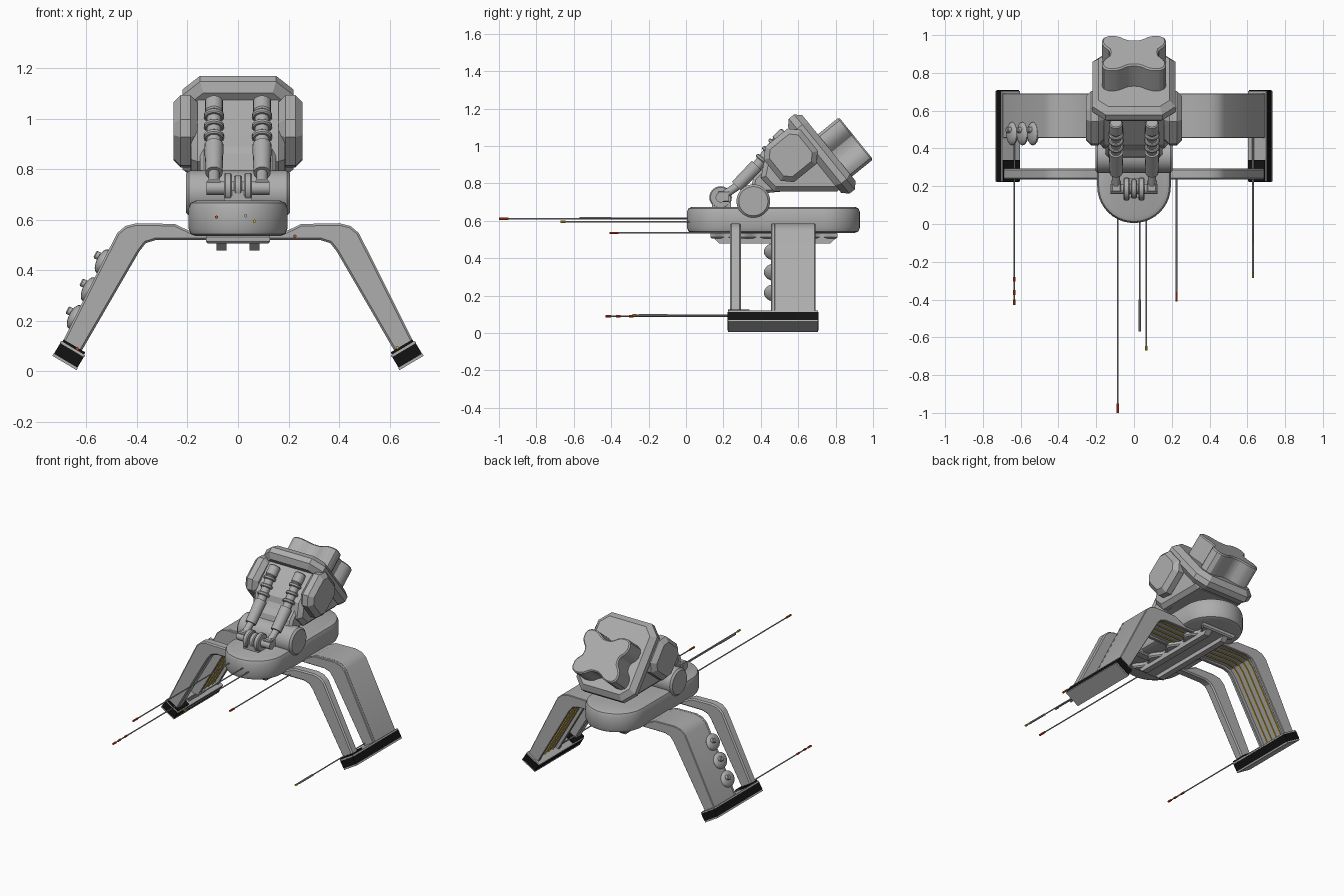
import bpy, bmesh, math
from mathutils import Vector

if "Cube" in bpy.data.objects:
    bpy.data.objects.remove(bpy.data.objects["Cube"])


def material(name, r, g, b):
    m = bpy.data.materials.new(name)
    m.diffuse_color = (r, g, b, 1)
    m.use_nodes = True
    m.node_tree.nodes["Principled BSDF"].inputs["Base Color"].default_value = m.diffuse_color
    return m


GRAY = material("gray metal", 0.42, 0.42, 0.42)
BLACK = material("black rubber", 0.006, 0.006, 0.006)
RED = material("red tip", 0.7, 0.06, 0.015)
YELLOW = material("yellow line", 0.65, 0.42, 0.03)


def finish(name, bm, mat):
    bmesh.ops.recalc_face_normals(bm, faces=bm.faces)
    me = bpy.data.meshes.new(name)
    bm.to_mesh(me)
    bm.free()
    me.materials.append(mat)
    ob = bpy.data.objects.new(name, me)
    bpy.context.collection.objects.link(ob)
    for p in me.polygons:
        p.use_smooth = True
    me.set_sharp_from_angle(angle=math.radians(28))
    return ob


def prism(name, pts, d0, d1, place, mat=GRAY, bevel=0.0, segs=1):
    """Extrude a 2D outline from d0 to d1; place() maps (p, q, d) to space."""
    bm = bmesh.new()
    a = [bm.verts.new(place(p, q, d0)) for p, q in pts]
    b = [bm.verts.new(place(p, q, d1)) for p, q in pts]
    n = len(pts)
    caps = [bm.faces.new(a), bm.faces.new(b)]
    for i in range(n):
        j = (i + 1) % n
        bm.faces.new((a[i], a[j], b[j], b[i]))
    bmesh.ops.recalc_face_normals(bm, faces=bm.faces)
    if bevel:
        edges = list({e for f in caps for e in f.edges})
        bmesh.ops.bevel(bm, geom=edges, offset=bevel, segments=segs,
                        profile=0.5, affect='EDGES', clamp_overlap=True)
    return finish(name, bm, mat)


def rod(name, p0, p1, r, mat=GRAY, r2=None, sides=16, bevel=0.0):
    p0, p1 = Vector(p0), Vector(p1)
    quat = (p1 - p0).to_track_quat('Z', 'Y')
    length = (p1 - p0).length
    r2 = r if r2 is None else r2

    def place(p, q, d):
        k = r if d == 0 else r2
        return p0 + quat @ Vector((p * k, q * k, d))
    circle = [(math.cos(2 * math.pi * i / sides), math.sin(2 * math.pi * i / sides)) for i in range(sides)]
    return prism(name, circle, 0, length, place, mat, bevel)


def rect(w, h):
    return [(-w, -h), (w, -h), (w, h), (-w, h)]


def octagon(w, h, c):
    return [(w, c - h), (w, h - c), (w - c, h), (c - w, h),
            (-w, h - c), (-w, c - h), (c - w, -h), (w - c, -h)]


def along_z(p, q, d): return Vector((p, q, d))
def along_y(p, q, d): return Vector((p, d, q))
def along_x(p, q, d): return Vector((d, p, q))


# Base: long rounded platform
arc = [math.pi * i / 20 for i in range(21)]
stadium = [(0.195 * math.cos(t), 0.735 + 0.195 * math.sin(t)) for t in arc]
stadium += [(-0.195 * math.cos(t), 0.2 - 0.195 * math.sin(t)) for t in arc]
prism("base", stadium, 0.535, 0.675, along_z, GRAY, 0.028, 2)

# Underside: scalloped plate and two rails
ys = [0.13 + 0.68 * i / 40 for i in range(41)]
wave = [(0.105 + 0.022 * math.cos((y - 0.13) / 0.68 * 8 * math.pi), y) for y in ys]
prism("underside_plate", wave + [(-x, y) for x, y in reversed(wave)], 0.505, 0.54, along_z, GRAY, 0.008)
for s in (-1, 1):
    prism("underside_rail", [(0.14, 0.515), (0.18, 0.478), (0.77, 0.478), (0.81, 0.515)],
          s * 0.045, s * 0.085, along_x)

# Legs: two arches, the wide one hollowed underneath
outer = [(0.17, 0.545), (0.25, 0.583), (0.40, 0.586), (0.445, 0.575), (0.478, 0.547), (0.695, 0.115)]
inner = [(0.625, 0.07), (0.39, 0.475), (0.365, 0.507), (0.325, 0.52), (0.1, 0.52)]
recess = [(0.644, 0.085), (0.41, 0.487), (0.375, 0.525), (0.325, 0.537), (0.1, 0.53)]


def arch(name, out, inn, y0, y1, bevel=0.0):
    half = out + inn
    prism(name, half + [(-x, z) for x, z in reversed(half)], y0, y1, along_y, GRAY, bevel)


arch("front_leg_arch", outer, inner, 0.235, 0.295, 0.008)
arch("rear_leg_arch", outer, recess, 0.475, 0.675)
for y in (0.455, 0.67):
    arch("rear_leg_rim", outer, inner, y, y + 0.022, 0.004)
for s in (-1, 1):
    for i in range(4):
        line = recess + [(x - 0.004, z - 0.005) for x, z in reversed(recess)]
        y = 0.507 + 0.043 * i
        prism("leg_line", [(s * x, z) for x, z in line], y, y + 0.007, along_y, YELLOW)

# Feet: layered pads square to the legs
for s in (-1, 1):
    def on_foot(w, d, y):
        return Vector((s * (0.669 + 0.86 * w + 0.51 * d), y, 0.063 + 0.51 * w - 0.86 * d))

    def slab(name, w, d0, d1, y0, y1, mat):
        prism(name, [(-w, d0), (w, d0), (w, d1), (-w, d1)], y0, y1, on_foot, mat)
    slab("foot_top", 0.056, -0.034, -0.025, 0.225, 0.705, GRAY)
    slab("foot_pad", 0.054, -0.025, 0.024, 0.222, 0.709, BLACK)
    slab("foot_sole", 0.056, 0.024, 0.034, 0.225, 0.705, GRAY)
    slab("toe_pad", 0.05, -0.044, -0.034, 0.225, 0.34, BLACK)

# Side buttons on the left leg
slope = Vector((-0.895, 0, 0.446))
down = Vector((-0.446, 0, -0.895))
for x, z in ((-0.645, 0.215), (-0.59, 0.325), (-0.535, 0.435)):
    c = Vector((x, 0.478, z))
    bm = bmesh.new()
    bmesh.ops.create_uvsphere(bm, u_segments=20, v_segments=12, radius=1)
    for v in bm.verts:
        v.co = c + down * v.co.x * 0.052 + Vector((0, v.co.y * 0.062, 0)) + slope * v.co.z * 0.024
    finish("leg_button", bm, GRAY)
    k = c - down * 0.012 + Vector((0, 0.02, 0))
    rod("button_knob", k, k + slope * 0.04, 0.016, bevel=0.004)

# Neck drum and front hinge
rod("neck_drum", (-0.205, 0.36, 0.705), (0.205, 0.36, 0.705), 0.09, sides=36, bevel=0.012)
prism("hinge_mount", rect(0.055, 0.05), 0.66, 0.715, lambda p, q, d: Vector((p, 0.19 + q, d)))
for x in (-0.04, 0, 0.04):
    rod("hinge_disc", (x - 0.016, 0.185, 0.725), (x + 0.016, 0.185, 0.725),
        0.06 if x else 0.05, sides=24, bevel=0.006)
rod("hinge_axle", (-0.125, 0.185, 0.725), (0.125, 0.185, 0.725), 0.027)

# Head body
CA, SA = math.cos(math.radians(39)), math.sin(math.radians(39))
prism("neck_block", [(0.34, 0.74), (0.36, 0.83), (0.45, 0.92), (0.55, 0.76)], -0.15, 0.15, along_x, GRAY, 0.015)
prism("head_body", [(0.40, 0.83), (0.42, 0.93), (0.585, 1.09), (0.64, 1.07), (0.85, 0.80), (0.81, 0.758), (0.47, 0.758)],
      -0.185, 0.185, along_x, GRAY, 0.025)
prism("head_panel", [(0.40, 0.83), (0.39, 0.86), (0.43, 0.915), (0.46, 0.90)], -0.06, 0.06, along_x)

# Side pods
for s in (-1, 1):
    prism("side_pod", octagon(0.127, 0.122, 0.05), s * 0.16, s * 0.255,
          lambda p, q, d: Vector((d, 0.56 + p * CA - q * SA, 0.95 + p * SA + q * CA)), GRAY, 0.028)


# Tilted back plate and four-lobed block
def on_head(p, q, d):
    return Vector((p, 0.726 + d * CA - q * SA, 0.957 + d * SA + q * CA))


prism("back_plate", octagon(0.22, 0.258, 0.07), -0.05, 0.05, on_head, GRAY, 0.032)
quarter = [(0.128, 0), (0.132, 0.025), (0.155, 0.05), (0.168, 0.075), (0.17, 0.105), (0.16, 0.13),
           (0.135, 0.145), (0.1, 0.145), (0.07, 0.135), (0.045, 0.117), (0.025, 0.108), (0, 0.106)]
upper = quarter + [(-x, y) for x, y in reversed(quarter[:-1])]
clover = upper + [(x, -y) for x, y in reversed(upper[1:-1])]
prism("lobed_block", [(x, y - 0.05) for x, y in clover], 0.03, 0.195, on_head, GRAY, 0.008)

# Pair of ringed pistons
for x in (-0.095, 0.095):
    rod("piston_clevis", (x, 0.185, 0.725), (x, 0.31, 0.81), 0.022)
    prism("piston_lug", rect(0.026, 0.03), 0.70, 0.76, lambda p, q, d: Vector((x + p, 0.20 + q, d)), GRAY, 0.006)
    rod("piston_arm", (x, 0.27, 0.785), (x, 0.38, 0.895), 0.034, r2=0.038)
    rod("piston_sleeve", (x, 0.37, 0.88), (x, 0.50, 1.04), 0.028)
    rod("piston_head", (x, 0.485, 1.02), (x, 0.535, 1.07), 0.036, bevel=0.006)
    for i in range(3):
        y, z = 0.402 + 0.033 * i, 0.92 + 0.041 * i
        rod("piston_ring", (x, y, z), (x, y + 0.013, z + 0.016), 0.04, bevel=0.005)

# Forward antennas: x, z, back end, front end, tip length, tip material
for x, z, y0, y1, tip, mat in (
        (-0.085, 0.61, 0.03, -1.0, 0.05, RED), (0.03, 0.615, 0.03, -0.57, 0.17, GRAY),
        (0.065, 0.594, 0.03, -0.67, 0.025, YELLOW), (0.225, 0.535, 0.25, -0.41, 0.05, RED),
        (-0.635, 0.09, 0.46, -0.43, 0.03, RED), (0.63, 0.094, 0.46, -0.285, 0.02, YELLOW)):
    rod("antenna", (x, y0, z), (x, y1 + tip, z), 0.004, sides=8)
    rod("antenna_tip", (x, y1 + tip, z), (x, y1, z), 0.0065, mat, sides=8)
rod("antenna_sleeve", (0.63, -0.1, 0.094), (0.63, -0.25, 0.094), 0.0065, sides=8)
for y in (-0.28, -0.35):
    rod("antenna_band", (-0.635, y, 0.09), (-0.635, y - 0.025, 0.09), 0.0065, RED, sides=8)
